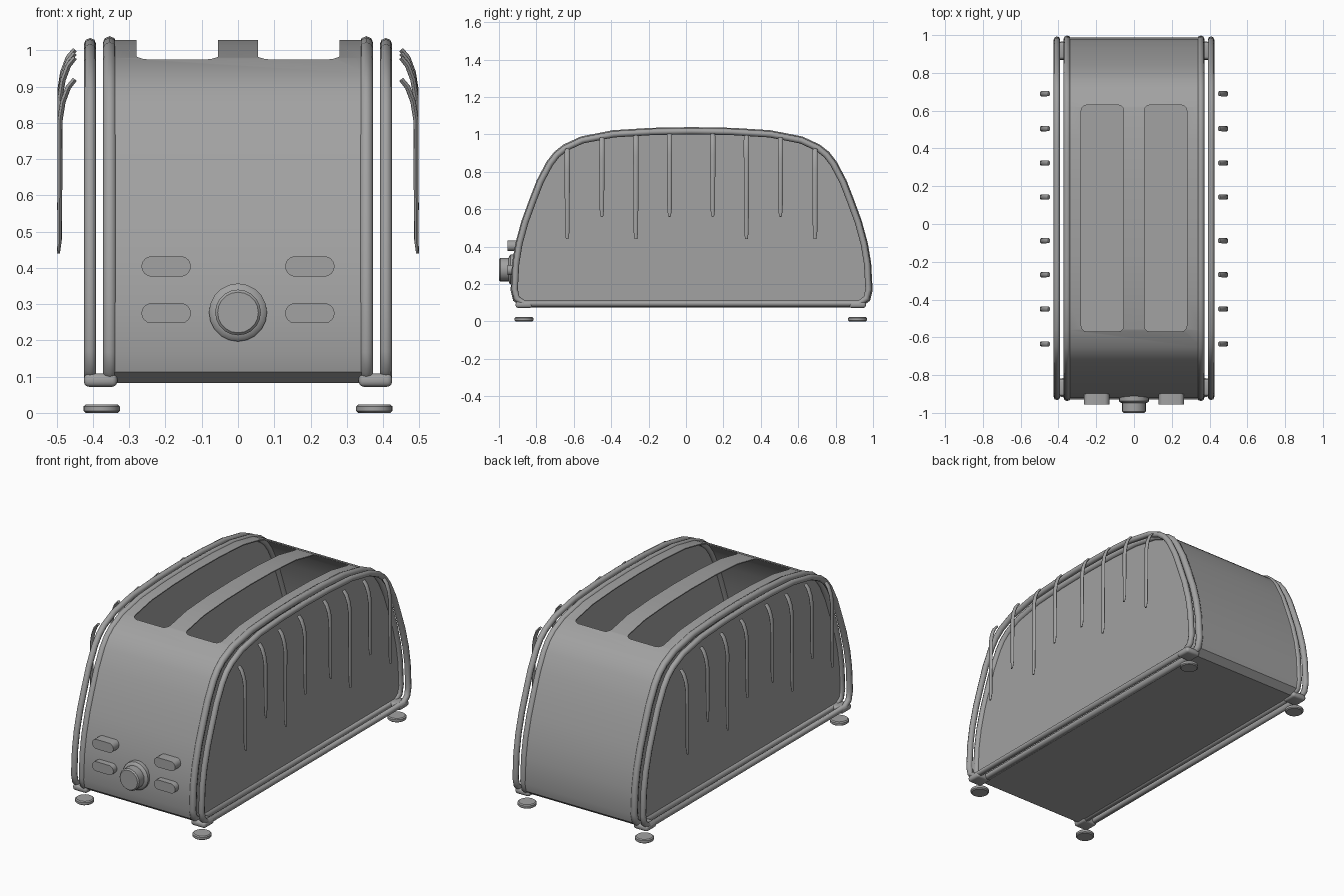
import bpy, bmesh, math
from mathutils import Matrix

if "Cube" in bpy.data.objects:
    bpy.data.objects.remove(bpy.data.objects["Cube"], do_unlink=True)

metal = bpy.data.materials.new("grey metal")
metal.use_nodes = True
GREY = (0.36, 0.36, 0.36, 1)
metal.diffuse_color = GREY
metal.node_tree.nodes["Principled BSDF"].inputs["Base Color"].default_value = GREY

MID_Y, MID_Z = 0.03, 0.556
# Half of the arched side outline: distance from the middle, height
HALF = [(0.915, 0.075), (0.955, 0.105), (0.966, 0.155), (0.958, 0.3), (0.94, 0.41),
        (0.908, 0.53), (0.866, 0.647), (0.825, 0.755), (0.773, 0.855), (0.735, 0.905),
        (0.688, 0.943), (0.597, 0.986), (0.426, 1.02), (0.22, 1.033)]


def outline(inset):
    """Closed arch outline in y and z, drawn in by the inset."""
    pts = []
    for d, z in HALF:
        pts.append((d * (1 - inset / 0.966), MID_Z + (z - MID_Z) * (1 - inset / 0.481)))
    top = (0, 1.037 - inset)
    return ([(MID_Y - d, z) for d, z in pts] + [(MID_Y, top[1])]
            + [(MID_Y + d, z) for d, z in reversed(pts)])


def finish(ob, angle=35):
    bpy.ops.object.select_all(action='DESELECT')
    ob.select_set(True)
    bpy.context.view_layer.objects.active = ob
    ob.data.materials.clear()
    ob.data.materials.append(metal)
    bpy.ops.object.shade_smooth_by_angle(angle=math.radians(angle))
    return ob


def mesh_object(name, bm):
    bmesh.ops.recalc_face_normals(bm, faces=bm.faces)
    me = bpy.data.meshes.new(name)
    bm.to_mesh(me)
    bm.free()
    ob = bpy.data.objects.new(name, me)
    bpy.context.collection.objects.link(ob)
    return ob


def prism(pts, vector):
    """Solid made by pushing a flat outline along a vector."""
    bm = bmesh.new()
    face = bm.faces.new([bm.verts.new(p) for p in pts])
    new = bmesh.ops.extrude_face_region(bm, geom=[face], use_keep_orig=True)
    bmesh.ops.translate(bm, vec=vector,
                        verts=[g for g in new["geom"] if isinstance(g, bmesh.types.BMVert)])
    return bm


def rounded_box(name, centre, size, bevel, vertical_only=False):
    bm = bmesh.new()
    bmesh.ops.create_cube(bm, size=1)
    bmesh.ops.scale(bm, vec=size, verts=bm.verts)
    edges = [e for e in bm.edges if not vertical_only
             or abs(e.verts[0].co.z - e.verts[1].co.z) > size[2] / 2]
    bmesh.ops.bevel(bm, geom=edges, offset=bevel, segments=3, profile=0.5, affect='EDGES')
    bmesh.ops.translate(bm, vec=centre, verts=bm.verts)
    return mesh_object(name, bm)


def tube(name, pts, radius, closed=False, sizes=None, widen=1):
    """Round bar along a path; widen stretches it along y."""
    cu = bpy.data.curves.new(name, 'CURVE')
    cu.dimensions = '3D'
    cu.bevel_depth, cu.bevel_resolution, cu.use_fill_caps = radius, 2, True
    sp = cu.splines.new('POLY')
    sp.points.add(len(pts) - 1)
    sp.use_cyclic_u = closed
    for i, p in enumerate(pts):
        sp.points[i].co = (*p, 1)
        sp.points[i].radius = sizes[i] if sizes else 1
    ob = bpy.data.objects.new(name, cu)
    bpy.context.collection.objects.link(ob)
    bpy.ops.object.select_all(action='DESELECT')
    ob.select_set(True)
    bpy.context.view_layer.objects.active = ob
    bpy.ops.object.convert(target='MESH')
    ob = bpy.context.object
    for v in ob.data.vertices:
        v.co.y *= widen
    return finish(ob, 50)


def lathe(name, profile, matrix, sides=24):
    """Turned part: list of radius and height, spun about z, then placed."""
    bm = bmesh.new()
    rings = [[bm.verts.new((r * math.cos(a), r * math.sin(a), h))
              for a in (2 * math.pi * i / sides for i in range(sides))] for r, h in profile]
    for low, high in zip(rings, rings[1:]):
        for i in range(sides):
            j = (i + 1) % sides
            bm.faces.new((low[i], low[j], high[j], high[i]))
    bm.faces.new(rings[0])
    bm.faces.new(rings[-1])
    bmesh.ops.transform(bm, matrix=matrix, verts=bm.verts)
    return finish(mesh_object(name, bm))


# Hollow body with two bread slots
W = 0.357
body = mesh_object("body", prism([(-W, y, z) for y, z in outline(0.008)], (2 * W, 0, 0)))
shell = body.modifiers.new("shell", 'SOLIDIFY')
shell.thickness, shell.offset = 0.008, -1
for side in (-1, 1):
    cutter = rounded_box("slot_cutter", (side * 0.167, MID_Y, 1.02), (0.225, 1.2, 0.3), 0.03, True)
    cutter.hide_render = True
    cut = body.modifiers.new("slot", 'BOOLEAN')
    cut.object, cut.operation, cut.solver = cutter, 'DIFFERENCE', 'EXACT'
baked = bpy.data.meshes.new_from_object(
    body.evaluated_get(bpy.context.evaluated_depsgraph_get()))
body.modifiers.clear()
body.data = baked
for ob in [o for o in bpy.data.objects if o.name.startswith("slot_cutter")]:
    bpy.data.objects.remove(ob, do_unlink=True)
finish(body)

# Side rims, outer wire frames, corner clips, feet and grille bars
BARS = [(-0.635, 0.44, 0.928), (-0.45, 0.56, 0.988), (-0.268, 0.44, 1.0), (-0.088, 0.56, 1.01)]
BARS += [(0.055 - y, low, top) for y, low, top in BARS]
for side, word in ((1, "left"), (-1, "right")):
    tube(word + "_rim", [(side * 0.354, y, z) for y, z in outline(0.017)], 0.019, True)
    tube(word + "_wire_frame", [(side * 0.408, y, z) for y, z in outline(0.02)], 0.017, True)
    for y in (-0.866, 0.917):
        finish(rounded_box(word + "_corner_clip", (side * 0.379, y, 0.09),
                           (0.092, 0.09, 0.036), 0.014))
        lathe(word + "_foot", [(0.044, 0), (0.05, 0.005), (0.05, 0.018), (0.044, 0.023)],
              Matrix.Translation((side * 0.376, y, 0)))
    for y, low, top in BARS:
        path = [(0.495, low), (0.492, low + 0.04), (0.491, top - 0.12), (0.483, top - 0.07),
                (0.468, top - 0.03), (0.45, top - 0.008)]
        stretch = 1.9
        tube(word + "_grille_bar", [(side * x, y / stretch, z) for x, z in path], 0.0075,
             sizes=[0.5, 0.85, 1, 1, 1, 0.9], widen=stretch)

# Control knob, turned about the y axis
facing = Matrix.Rotation(math.pi / 2, 4, 'X')
lathe("knob", [(0.08, 0.89), (0.08, 0.937), (0.073, 0.945), (0.063, 0.948), (0.063, 0.993),
               (0.056, 1.0), (0.053, 1.0)], Matrix.Translation((0, 0, 0.277)) @ facing, 20)

# Four pill-shaped push buttons
for x in (-0.198, 0.198):
    for z in (0.404, 0.275):
        pill = []
        for i in range(20):
            a = 2 * math.pi * (i + 0.5) / 20
            shift = math.copysign(0.04, math.cos(a))
            pill.append((x + shift + 0.028 * math.cos(a), -0.955, z + 0.028 * math.sin(a)))
        finish(mesh_object("push_button", prism(pill, (0, 0.06, 0))))
